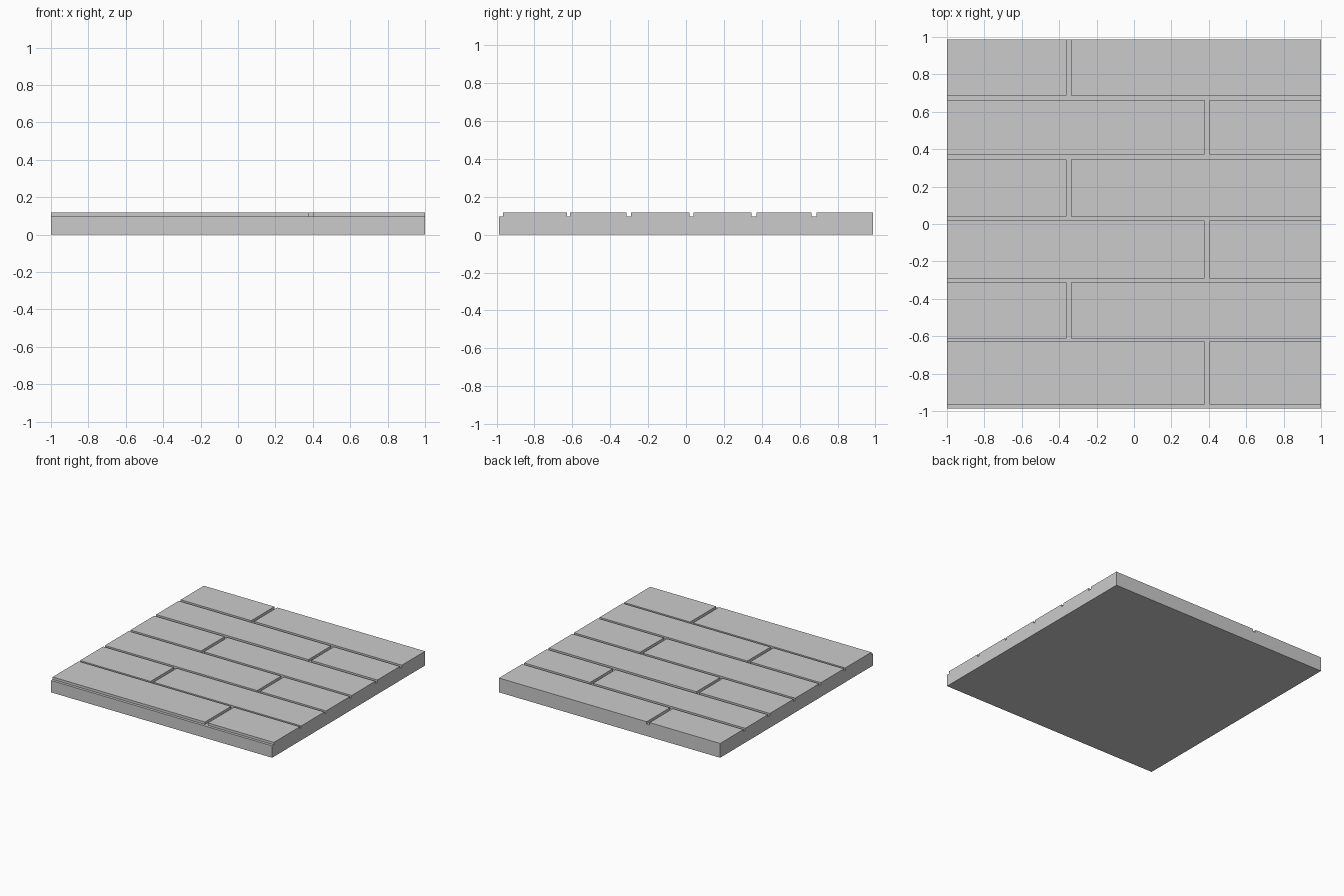
import bpy, bmesh

if "Cube" in bpy.data.objects:
    bpy.data.objects.remove(bpy.data.objects["Cube"])

HALF_X, HALF_Y = 1.0, 0.987
TOP, FLOOR = 0.117, 0.097            # plank surface and groove floor

# Front-to-back extent of each plank row
rows = [(-0.965, -0.629), (-0.612, -0.313), (-0.291, 0.018),
        (0.04, 0.345), (0.371, 0.663), (0.688, HALF_Y)]
# Butt joints alternate between two positions
joints = [(0.377, 0.403), (-0.362, -0.336)]


def make_object(name, bm):
    bmesh.ops.recalc_face_normals(bm, faces=bm.faces)
    mesh = bpy.data.meshes.new(name)
    bm.to_mesh(mesh)
    bm.free()
    obj = bpy.data.objects.new(name, mesh)
    bpy.context.collection.objects.link(obj)
    return obj


def add_prism(bm, profile, x0, x1):
    """Sweep a closed (y, z) profile from x0 to x1."""
    a = [bm.verts.new((x0, y, z)) for y, z in profile]
    b = [bm.verts.new((x1, y, z)) for y, z in profile]
    bm.faces.new(a)
    bm.faces.new(b[::-1])
    n = len(profile)
    for i in range(n):
        j = (i + 1) % n
        bm.faces.new((a[i], a[j], b[j], b[i]))


# Slab with the long grooves between rows
profile = [(HALF_Y, 0), (-HALF_Y, 0), (-HALF_Y, FLOOR)]
for i, (y0, y1) in enumerate(rows):
    profile += [(y0, FLOOR), (y0, TOP), (y1, TOP)]
    if i < len(rows) - 1:
        profile.append((y1, FLOOR))
bm = bmesh.new()
add_prism(bm, profile, -HALF_X, HALF_X)
floor = make_object("plank_floor", bm)

# Short butt joints cut across each row, reaching into the grooves
bm = bmesh.new()
for i, (y0, y1) in enumerate(rows):
    x0, x1 = joints[i % 2]
    lo, hi = y0 - 0.006, y1 + 0.006
    add_prism(bm, [(lo, FLOOR), (hi, FLOOR), (hi, TOP + 0.1), (lo, TOP + 0.1)], x0, x1)
cutter = make_object("joint_cutter", bm)
cutter.hide_render = True

mod = floor.modifiers.new("butt_joints", 'BOOLEAN')
mod.operation = 'DIFFERENCE'
mod.solver = 'EXACT'
mod.object = cutter
bpy.context.view_layer.objects.active = floor
bpy.ops.object.modifier_apply(modifier=mod.name)
bpy.data.objects.remove(cutter)
